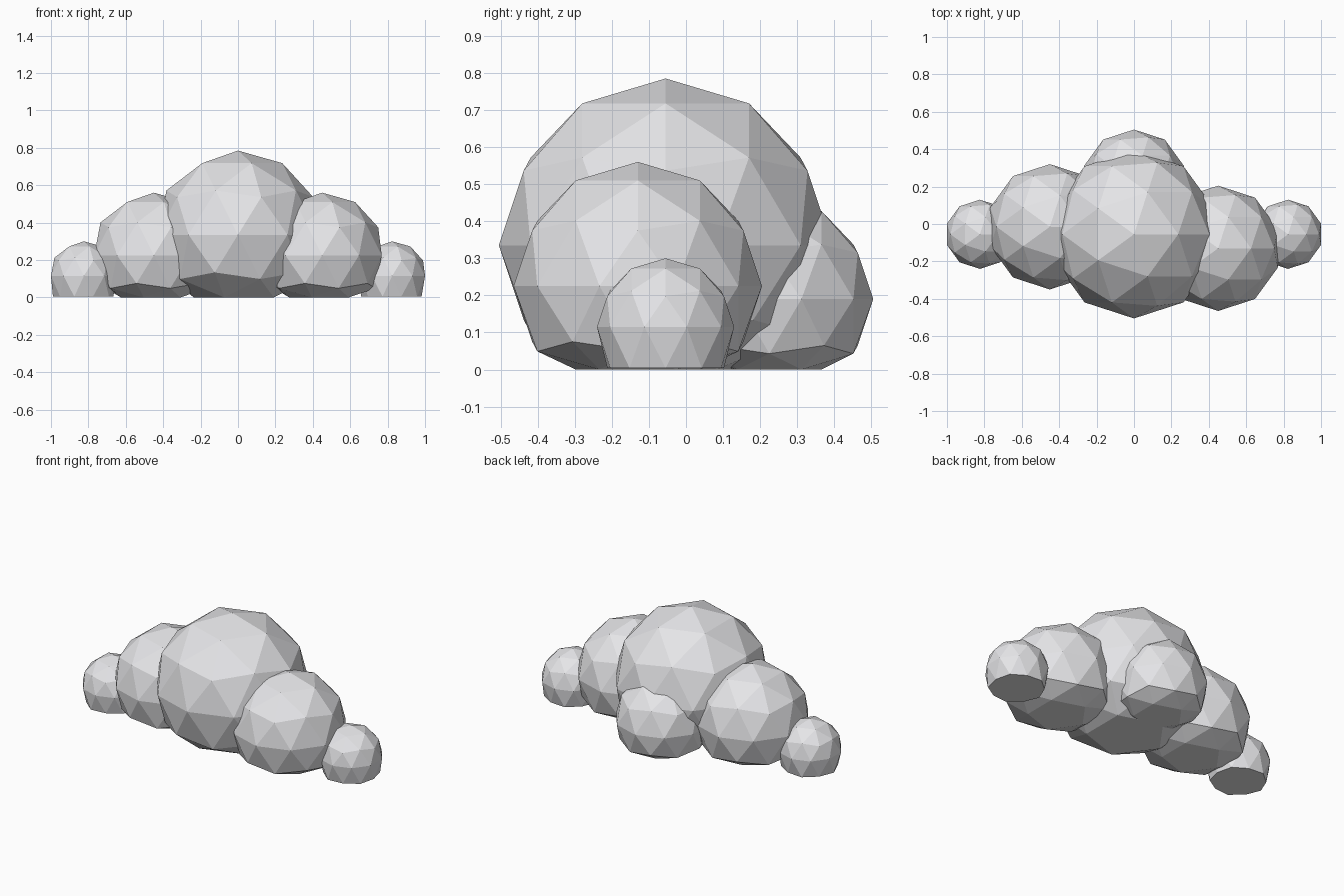
import bpy
import bmesh
from mathutils import Vector

cube = bpy.data.objects.get("Cube")
if cube:
    bpy.data.objects.remove(cube, do_unlink=True)

# Single pale grey cloud colour
colour = (0.78, 0.78, 0.8, 1.0)
cloud_grey = bpy.data.materials.new("cloud_grey")
cloud_grey.use_nodes = True
cloud_grey.diffuse_color = colour
cloud_grey.node_tree.nodes["Principled BSDF"].inputs["Base Color"].default_value = colour


def puff(name, centre, radius, floor=0.0, reach=0.0):
    """Faceted ball whose vertices below `reach` are pressed flat to `floor`."""
    bm = bmesh.new()
    bmesh.ops.create_icosphere(bm, subdivisions=2, radius=radius)
    bmesh.ops.translate(bm, verts=bm.verts, vec=Vector(centre))
    for v in bm.verts:
        if v.co.z < reach:
            v.co.z = floor
    mesh = bpy.data.meshes.new(name)
    bm.to_mesh(mesh)
    bm.free()
    mesh.materials.append(cloud_grey)
    obj = bpy.data.objects.new(name, mesh)
    bpy.context.collection.objects.link(obj)
    return obj


# Large middle puff and the one behind it
puff("centre_puff", (0, -0.055, 0.335), 0.45)
puff("back_puff", (0, 0.225, 0.19), 0.28)

# Medium puffs, staggered front to back
puff("left_puff", (0.45, -0.13, 0.225), 0.335)
puff("right_puff", (-0.45, -0.015, 0.225), 0.335)

# Small end puffs with wide flat bottoms
for side, sign in (("left", 1), ("right", -1)):
    puff(side + "_end_puff", (sign * 0.824, -0.055, 0.115), 0.185,
         floor=0.004, reach=0.05)
